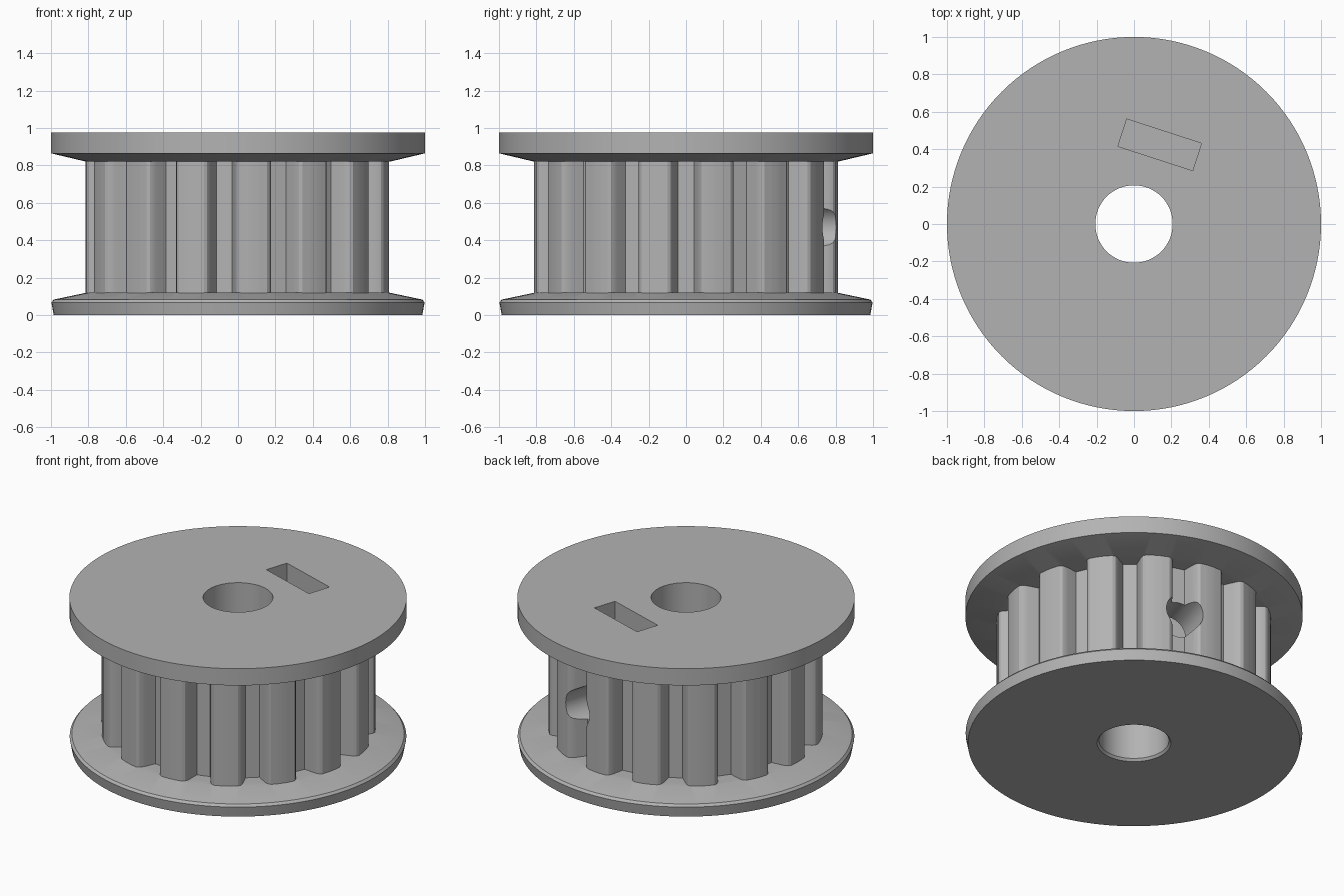
import bpy, bmesh, math
from mathutils import Matrix

cube = bpy.data.objects.get("Cube")
if cube:
    bpy.data.objects.remove(cube, do_unlink=True)

TEETH = 15
SCREW_ANGLE = math.radians(72)

grey = bpy.data.materials.new("plain grey")
grey.use_nodes = True
colour = (0.45, 0.45, 0.45, 1)
grey.diffuse_color = colour
grey.node_tree.nodes["Principled BSDF"].inputs["Base Color"].default_value = colour


def finish(name, bm):
    bmesh.ops.recalc_face_normals(bm, faces=bm.faces)
    mesh = bpy.data.meshes.new(name)
    bm.to_mesh(mesh)
    bm.free()
    mesh.materials.append(grey)
    obj = bpy.data.objects.new(name, mesh)
    bpy.context.collection.objects.link(obj)
    return obj


def lathe(name, profile, steps=128):
    """Solid of revolution from (radius, height) points, capped at both ends."""
    bm = bmesh.new()
    rings = []
    for r, z in profile:
        rings.append([bm.verts.new((r * math.cos(math.tau * i / steps),
                                    r * math.sin(math.tau * i / steps), z))
                      for i in range(steps)])
    for a, b in zip(rings, rings[1:]):
        for i in range(steps):
            j = (i + 1) % steps
            bm.faces.new((a[i], a[j], b[j], b[i]))
    bm.faces.new(rings[0])
    bm.faces.new(rings[-1])
    return finish(name, bm)


def prism(name, outline, z0, z1):
    bm = bmesh.new()
    face = bm.faces.new([bm.verts.new((x, y, z0)) for x, y in outline])
    up = bmesh.ops.extrude_face_region(bm, geom=[face])["geom"]
    bmesh.ops.translate(bm, vec=(0, 0, z1 - z0),
                        verts=[v for v in up if isinstance(v, bmesh.types.BMVert)])
    return finish(name, bm)


# Toothed core: rounded trapezoid teeth
half_tooth = [(8.6, 0.70), (7.3, 0.765), (6.8, 0.788), (6.1, 0.804), (5.0, 0.813), (1.7, 0.815)]
tooth = [(-a, r) for a, r in half_tooth] + [(a, r) for a, r in reversed(half_tooth)]
outline = []
for k in range(TEETH):
    for a, r in tooth:
        t = math.radians(a + 360 / TEETH * (k + 0.5))
        outline.append((r * math.cos(t), r * math.sin(t)))
pulley = prism("toothed_pulley", outline, 0.05, 0.92)

# Flanges with sloping inner sides
lower = lathe("lower_flange", [(0.985, 0), (0.998, 0.068), (0.985, 0.083), (0.81, 0.12)])
upper = lathe("upper_flange", [(0.81, 0.82), (1, 0.865), (1, 0.975)])

# Shaft bore with a small chamfer underneath
bore = lathe("bore_cutter", [(0.235, -0.02), (0.207, 0.015), (0.207, 1.1)], 64)

# Set screw hole, running from the bore outward between two teeth
bm = bmesh.new()
bmesh.ops.create_cone(bm, cap_ends=True, segments=40, radius1=0.117, radius2=0.117, depth=0.9,
                      matrix=Matrix.Translation((0, 0, 0.47)) @ Matrix.Rotation(SCREW_ANGLE, 4, 'Z')
                      @ Matrix.Translation((0.55, 0, 0)) @ Matrix.Rotation(math.pi / 2, 4, 'Y'))
screw = finish("screw_cutter", bm)

# Nut slot open at the top
bm = bmesh.new()
bmesh.ops.create_cube(bm, size=1, matrix=Matrix.Rotation(SCREW_ANGLE, 4, 'Z')
                      @ Matrix.Translation((0.445, 0, 0.68)) @ Matrix.Diagonal((0.153, 0.42, 0.84, 1)))
slot = finish("nut_slot_cutter", bm)

# Join the solids, then cut the openings
helpers = [(lower, 'UNION'), (upper, 'UNION'), (bore, 'DIFFERENCE'),
           (screw, 'DIFFERENCE'), (slot, 'DIFFERENCE')]
for obj, operation in helpers:
    mod = pulley.modifiers.new(obj.name, 'BOOLEAN')
    mod.object, mod.operation, mod.solver = obj, operation, 'EXACT'

bpy.context.view_layer.update()
result = bpy.data.meshes.new_from_object(pulley.evaluated_get(bpy.context.evaluated_depsgraph_get()))
pulley.modifiers.clear()
pulley.data = result
for obj, _ in helpers:
    bpy.data.objects.remove(obj, do_unlink=True)

# Smooth round surfaces, crisp edges
bpy.ops.object.select_all(action='DESELECT')
pulley.select_set(True)
bpy.context.view_layer.objects.active = pulley
bpy.ops.object.shade_smooth_by_angle(angle=math.radians(25))
